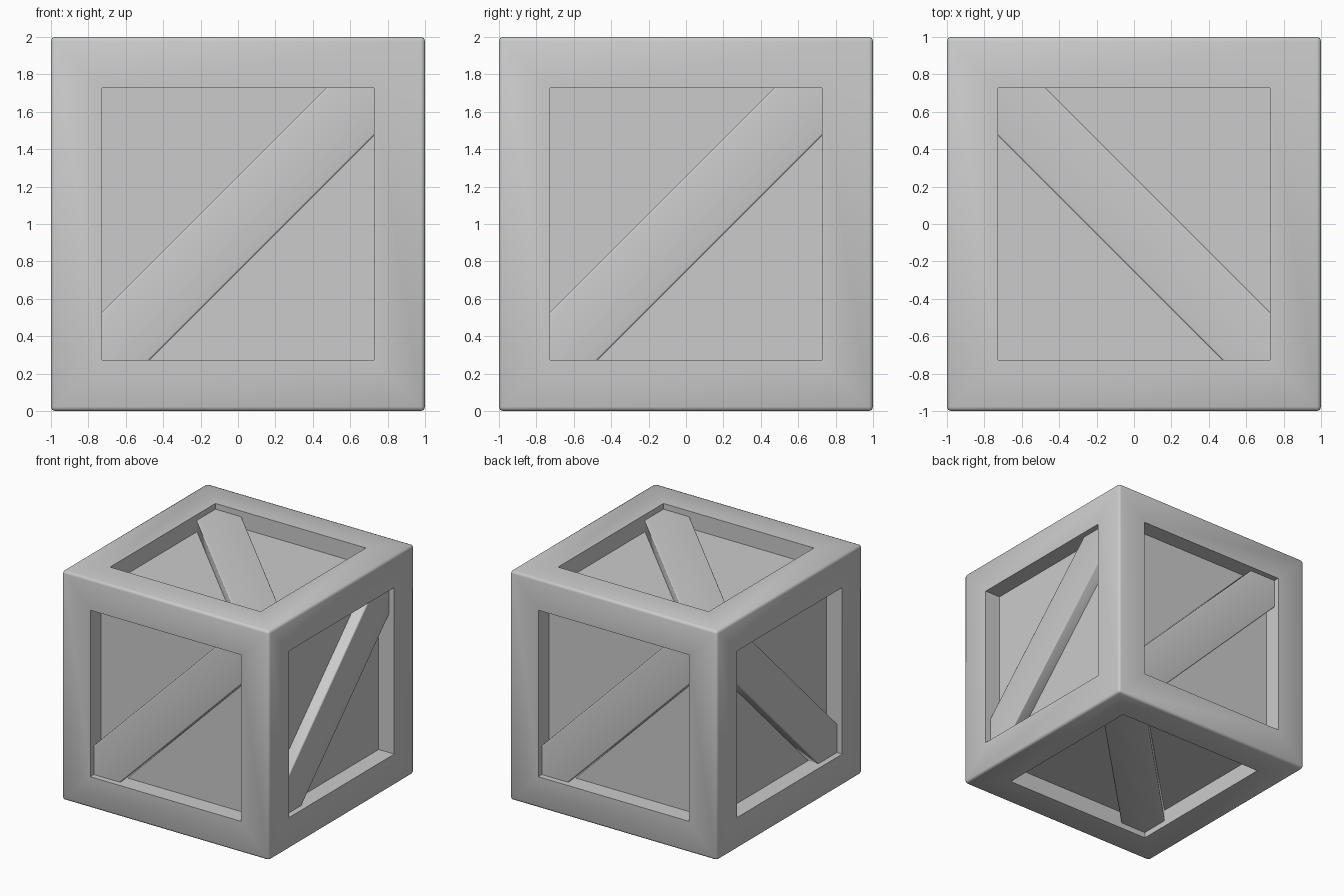
import bpy, bmesh
from mathutils import Vector

if "Cube" in bpy.data.objects:
    bpy.data.objects.remove(bpy.data.objects["Cube"])

OPEN = 0.727      # half size of each panel opening
DEPTH = 0.15      # panel recess
BRACE_TOP = 0.05  # brace surface below the frame face
STRIP = 0.255     # brace half width measured along a panel side
CENTRE = Vector((0, 0, 1))


def finish(bm, name):
    bmesh.ops.recalc_face_normals(bm, faces=bm.faces)
    me = bpy.data.meshes.new(name)
    bm.to_mesh(me)
    bm.free()
    ob = bpy.data.objects.new(name, me)
    bpy.context.collection.objects.link(ob)
    return ob


# Crate body: cube with six recessed panels and rounded outer edges
bm = bmesh.new()
bmesh.ops.create_cube(bm, size=2)
bmesh.ops.translate(bm, verts=bm.verts, vec=CENTRE)
outer = list(bm.edges)
sides = list(bm.faces)
bmesh.ops.inset_individual(bm, faces=sides, thickness=1 - OPEN, use_even_offset=True)
for f in bmesh.ops.extrude_discrete_faces(bm, faces=sides)["faces"]:
    f.normal_update()
    bmesh.ops.translate(bm, verts=f.verts, vec=-f.normal * DEPTH)
bmesh.ops.bevel(bm, geom=outer, offset=0.022, segments=2, profile=0.5, affect='EDGES')
body = finish(bm, "crate_body")


# Diagonal brace: strip with pointed ends that fit the panel corners
def brace(name, n, u, v):
    n, u, v = Vector(n), Vector(u), Vector(v)
    a = OPEN + 0.004
    outline = [(-a, -a), (STRIP - a, -a), (a, a - STRIP),
               (a, a), (a - STRIP, a), (-a, STRIP - a)]
    bm = bmesh.new()
    rows = [[bm.verts.new(CENTRE + u * p + v * q + n * h) for p, q in outline]
            for h in (1 - DEPTH - 0.01, 1 - BRACE_TOP)]
    bm.faces.new(rows[0])
    bm.faces.new(rows[1])
    for i in range(6):
        j = (i + 1) % 6
        bm.faces.new((rows[0][i], rows[0][j], rows[1][j], rows[1][i]))
    bmesh.ops.recalc_face_normals(bm, faces=bm.faces)
    longs = [bm.edges.get((rows[1][i], rows[1][i + 1])) for i in (1, 4)]
    bmesh.ops.bevel(bm, geom=longs, offset=0.012, segments=2, profile=0.5, affect='EDGES')
    return finish(bm, name)


X, Y, Z = (1, 0, 0), (0, 1, 0), (0, 0, 1)
NX, NY, NZ = (-1, 0, 0), (0, -1, 0), (0, 0, -1)
parts = [body,
         brace("front_brace", NY, X, Z),
         brace("back_brace", Y, NX, Z),
         brace("right_brace", X, Y, Z),
         brace("left_brace", NX, Y, Z),
         brace("top_brace", Z, X, NY),
         brace("bottom_brace", NZ, X, Y)]

# Smooth the small rounded edges only
for ob in parts:
    ob.select_set(True)
bpy.context.view_layer.objects.active = body
bpy.ops.object.shade_smooth_by_angle(angle=0.85)
